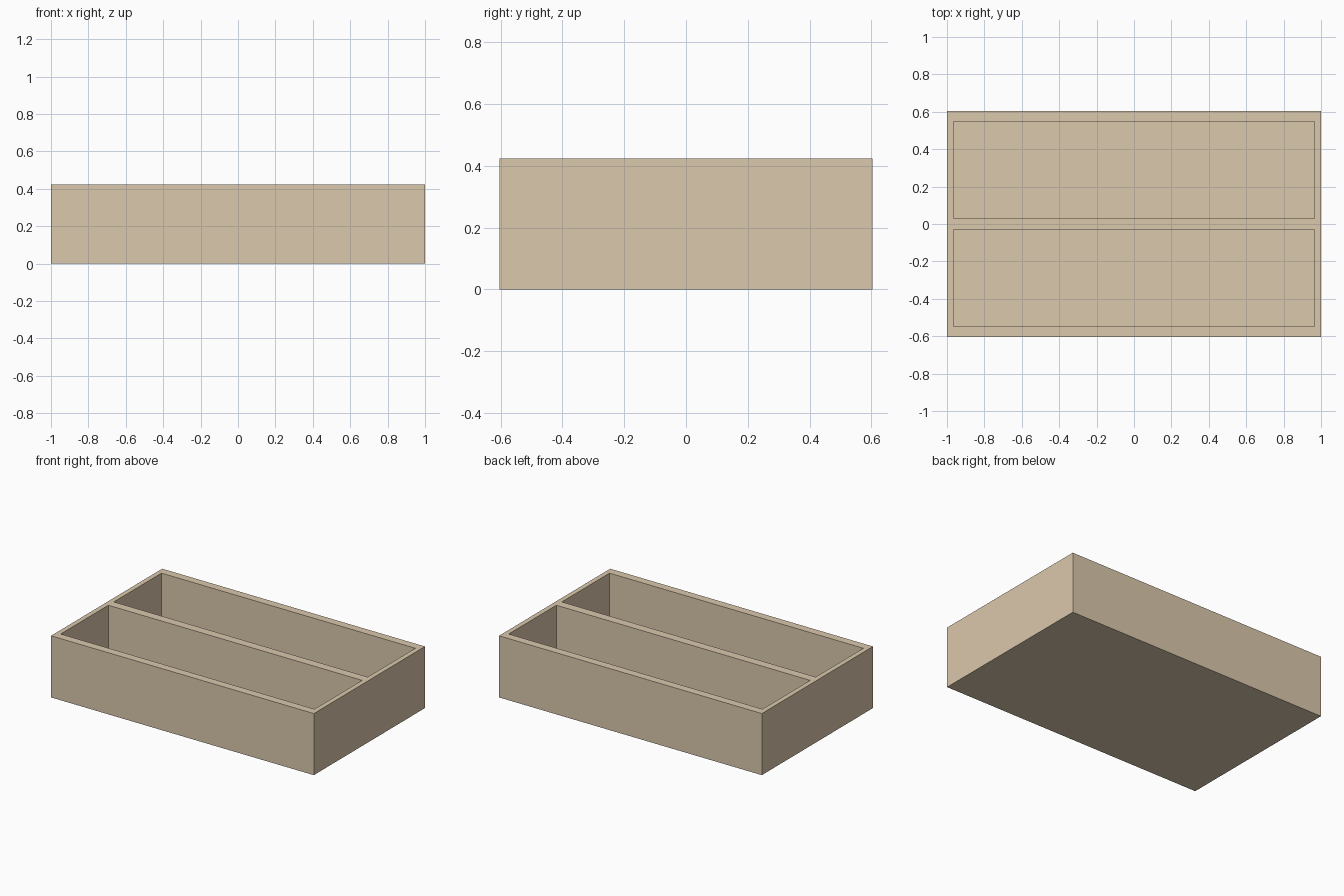
import bpy, bmesh

if "Cube" in bpy.data.objects:
    bpy.data.objects.remove(bpy.data.objects["Cube"])

W, D, H = 1.0, 0.604, 0.424      # half width, half depth, height
CX, Y0, Y1 = 0.966, 0.03, 0.548  # compartment half width, inner and outer y
FLOOR = 0.075                    # floor thickness

wood = bpy.data.materials.new("pale_wood")
wood.diffuse_color = (0.71, 0.58, 0.415, 1)
wood.use_nodes = True
wood.node_tree.nodes["Principled BSDF"].inputs["Base Color"].default_value = wood.diffuse_color

# One clean shell: rim grid at the top, sunken compartments, outer walls, base
bm = bmesh.new()


def quad(*pts):
    bm.faces.new([bm.verts.new(p) for p in pts])


# Rim and compartment floors on a grid of cells
xs = [-W, -CX, CX, W]
ys = [-D, -Y1, -Y0, Y0, Y1, D]
pockets = []
for i in range(3):
    for j in range(5):
        x0, x1, y0, y1 = xs[i], xs[i + 1], ys[j], ys[j + 1]
        pocket = i == 1 and j in (1, 3)
        z = FLOOR if pocket else H
        quad((x0, y0, z), (x1, y0, z), (x1, y1, z), (x0, y1, z))
        if pocket:
            pockets.append((x0, x1, y0, y1))


def walls(x0, x1, y0, y1, z0, z1, inward=False):
    c = [(x0, y0), (x1, y0), (x1, y1), (x0, y1)]
    if inward:
        c.reverse()
    for a, b in zip(c, c[1:] + c[:1]):
        quad((*a, z0), (*b, z0), (*b, z1), (*a, z1))


# Compartment walls, outer walls and underside
for p in pockets:
    walls(*p, FLOOR, H, inward=True)
walls(-W, W, -D, D, 0, H)
quad((-W, D, 0), (W, D, 0), (W, -D, 0), (-W, -D, 0))

bmesh.ops.remove_doubles(bm, verts=bm.verts, dist=1e-5)
# Merge the coplanar rim cells
bmesh.ops.dissolve_limit(bm, angle_limit=0.01, verts=bm.verts, edges=bm.edges)

mesh = bpy.data.meshes.new("divided_tray")
bm.to_mesh(mesh)
bm.free()
mesh.materials.append(wood)
tray = bpy.data.objects.new("divided_tray", mesh)
bpy.context.collection.objects.link(tray)
